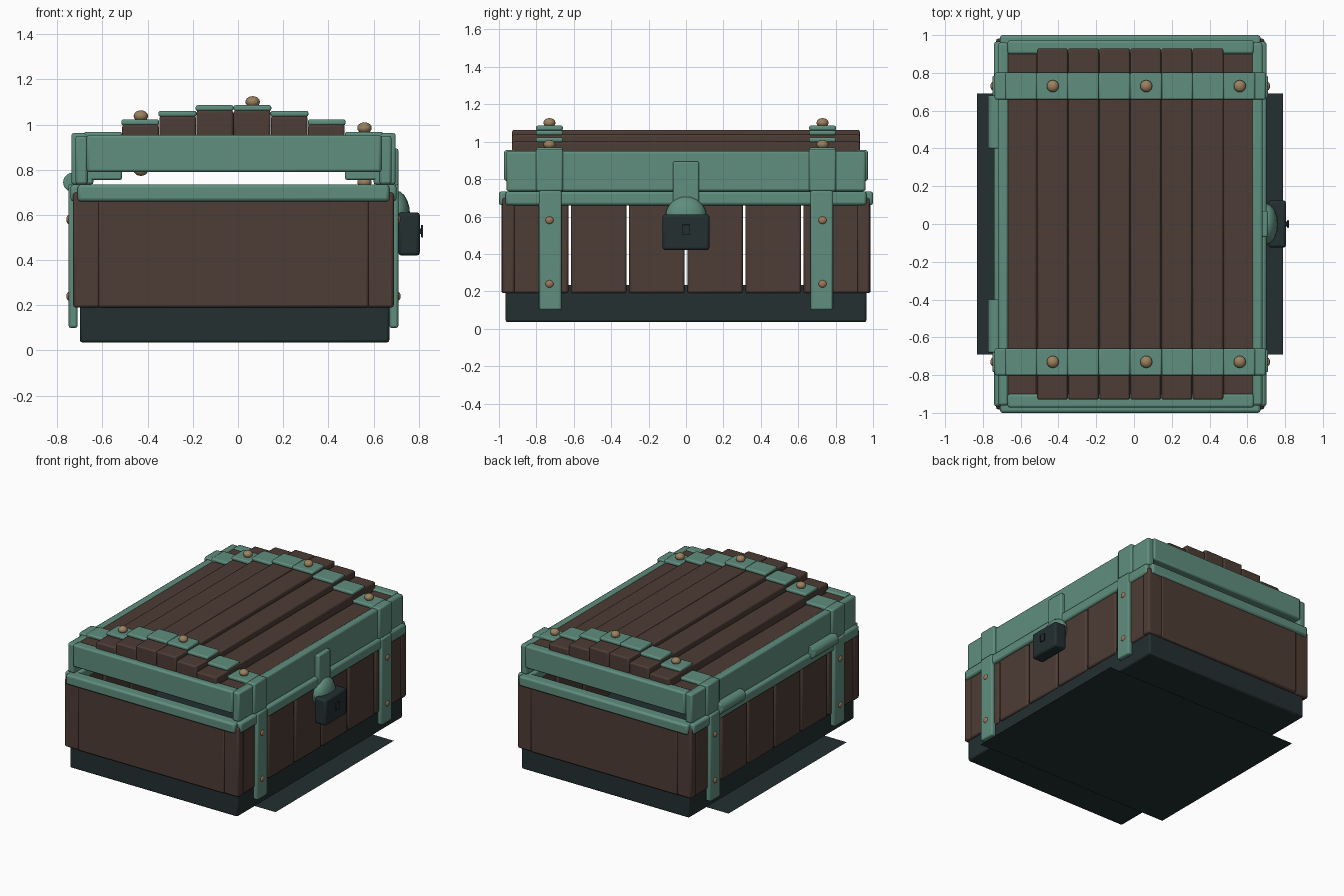
import bpy, bmesh, math
from mathutils import Matrix, Vector

if "Cube" in bpy.data.objects:
    bpy.data.objects.remove(bpy.data.objects["Cube"])

CX = -0.02  # the chest body sits slightly left of the origin


def material(name, rgb):
    m = bpy.data.materials.new(name)
    m.diffuse_color = (*rgb, 1)
    m.use_nodes = True
    m.node_tree.nodes["Principled BSDF"].inputs["Base Color"].default_value = m.diffuse_color
    return m


GREEN = material("aged_green_metal", (0.115, 0.27, 0.21))
BROWN = material("dark_brown_wood", (0.075, 0.045, 0.036))
DARK = material("dark_iron", (0.017, 0.029, 0.030))
BRASS = material("brass", (0.33, 0.22, 0.115))
COPPER = material("copper", (0.36, 0.18, 0.095))


def finish(name, bm, mat, bevel=0.0):
    me = bpy.data.meshes.new(name)
    bmesh.ops.recalc_face_normals(bm, faces=bm.faces)
    bm.to_mesh(me)
    bm.free()
    me.materials.append(mat)
    ob = bpy.data.objects.new(name, me)
    bpy.context.collection.objects.link(ob)
    if bevel:
        mod = ob.modifiers.new("bevel", 'BEVEL')
        mod.width, mod.segments = bevel, 2
    bpy.ops.object.select_all(action='DESELECT')
    ob.select_set(True)
    bpy.context.view_layer.objects.active = ob
    bpy.ops.object.shade_smooth_by_angle(angle=math.radians(35))
    return ob


def boxes(name, mat, bounds, bevel=0.01):
    """One object from boxes given as ((x0, x1), (y0, y1), (z0, z1))."""
    bm = bmesh.new()
    for b in bounds:
        mid = Vector([(lo + hi) / 2 for lo, hi in b])
        size = [hi - lo for lo, hi in b]
        bmesh.ops.create_cube(bm, size=1, matrix=Matrix.Translation(mid) @ Matrix.Diagonal((*size, 1)))
    return finish(name, bm, mat, bevel)


def balls(name, mat, items):
    """One object from ellipsoids given as (centre, radii)."""
    bm = bmesh.new()
    for c, r in items:
        bmesh.ops.create_uvsphere(bm, u_segments=16, v_segments=10, radius=1,
                                  matrix=Matrix.Translation(c) @ Matrix.Diagonal((*r, 1)))
    return finish(name, bm, mat)


def span(s, lo, hi, c=0.0):
    """Interval lo..hi measured from c towards side s."""
    return tuple(sorted((c + s * lo, c + s * hi)))


SIDES = (-1, 1)

# flat mat under the chest
bm = bmesh.new()
bmesh.ops.create_grid(bm, x_segments=1, y_segments=1, size=1,
                      matrix=Matrix.Translation((CX, 0, 0)) @ Matrix.Diagonal((0.81, 0.69, 1, 1)))
finish("ground_mat", bm, DARK)

# base block
boxes("base", DARK, [((-0.70, 0.67), (-0.965, 0.965), (0.035, 0.235))], 0.012)

# wooden walls: end boards, corner posts and separate side planks
boxes("end_boards", BROWN, [((-0.62, 0.58), span(s, 0.90, 0.987), (0.19, 0.70)) for s in SIDES], 0.012)
boxes("corner_posts", BROWN, [(span(sx, 0.59, 0.71, CX), span(sy, 0.915, 0.982), (0.19, 0.70))
                              for sx in SIDES for sy in SIDES], 0.012)
PITCH = 0.311
boxes("side_planks", BROWN, [(span(s, 0.635, 0.705, CX),
                              ((i - 3) * PITCH + 0.007, (i - 2) * PITCH - 0.007), (0.19, 0.70))
                             for s in SIDES for i in range(6)], 0.012)

# rim around the top of the box
boxes("rim_ends", GREEN, [((-0.71, 0.67), span(s, 0.915, 1.0), (0.66, 0.735)) for s in SIDES], 0.014)
boxes("rim_sides", GREEN, [(span(s, 0.63, 0.722, CX), (-0.965, 0.965), (0.66, 0.735)) for s in SIDES], 0.014)

# lid frame
boxes("lid_frame_ends", GREEN, [((-0.67, 0.635), span(s, 0.90, 0.972), (0.79, 0.955)) for s in SIDES], 0.012)
boxes("lid_frame_sides", GREEN, [(span(s, 0.645, 0.70, CX), (-0.96, 0.96), (0.735, 0.95)) for s in SIDES], 0.012)

# stepped lid planks with strap pieces above and below each one
TOPS = (1.063, 1.038, 1.0, 0.945)
STEP = 0.1645
planks, straps, under = [], [], []
for s in SIDES:
    for i, top in enumerate(TOPS):
        length = 0.93 if i < 3 else 0.91
        planks.append((span(s, i * STEP + 0.001, (i + 1) * STEP - 0.001, CX), (-length, length), (top - 0.15, top)))
        for e in SIDES:
            x = span(s, i * STEP, (i + 1) * STEP + 0.003, CX)
            y = span(e, 0.658, 0.802)
            straps.append((x, y, (top - 0.003, top + 0.023)))
            under.append((x, y, (top - 0.19, top - 0.147)))
boxes("lid_planks", BROWN, planks, 0.01)
boxes("lid_straps", GREEN, straps, 0.009)
boxes("lid_under_straps", GREEN, under, 0.009)

# vertical straps on the lid frame and on the box walls
boxes("lid_side_straps", GREEN, [(span(s, 0.62, 0.718, CX), span(e, 0.658, 0.802), (0.735, 0.962))
                                 for s in SIDES for e in SIDES], 0.01)
boxes("wall_straps", GREEN, [(span(s, 0.69, 0.73, CX), span(e, 0.665, 0.785), (0.10, 0.738))
                             for s in SIDES for e in SIDES], 0.01)

# rivets
RIVET_X = ((-0.43, 1.038), (0.065, 1.101), (0.56, 0.985))
balls("lid_rivets", BRASS, [((x, e * 0.73, z - d), (0.032, 0.032, 0.025))
                            for x, z in RIVET_X for e in SIDES for d in (0, 0.24)])
balls("wall_rivets", COPPER, [((CX + s * 0.728, e * 0.73, z), (0.012, 0.022, 0.02))
                              for s in SIDES for e in SIDES for z in (0.24, 0.58)])

# hinge barrels along the back
bm = bmesh.new()
for e in SIDES:
    bmesh.ops.create_cone(bm, cap_ends=True, segments=20, radius1=0.043, radius2=0.043, depth=0.28,
                          matrix=Matrix.Translation((-0.731, e * 0.54, 0.745)) @ Matrix.Rotation(math.pi / 2, 4, 'X'))
finish("hinges", bm, GREEN, 0.006)

# hasp plate and domed catch
boxes("hasp", GREEN, [((0.67, 0.71), (-0.07, 0.07), (0.58, 0.895))], 0.01)
balls("hasp_dome", GREEN, [((0.70, 0, 0.60), (0.062, 0.11, 0.108))])

# padlock and keyhole plate
boxes("lock_body", DARK, [((0.71, 0.805), (-0.125, 0.125), (0.42, 0.612))], 0.014)
boxes("keyhole", DARK, [((0.803, 0.812), (-0.012, 0.012), (0.515, 0.54)),
                        ((0.811, 0.82), (-0.02, 0.02), (0.50, 0.556))], 0.002)
